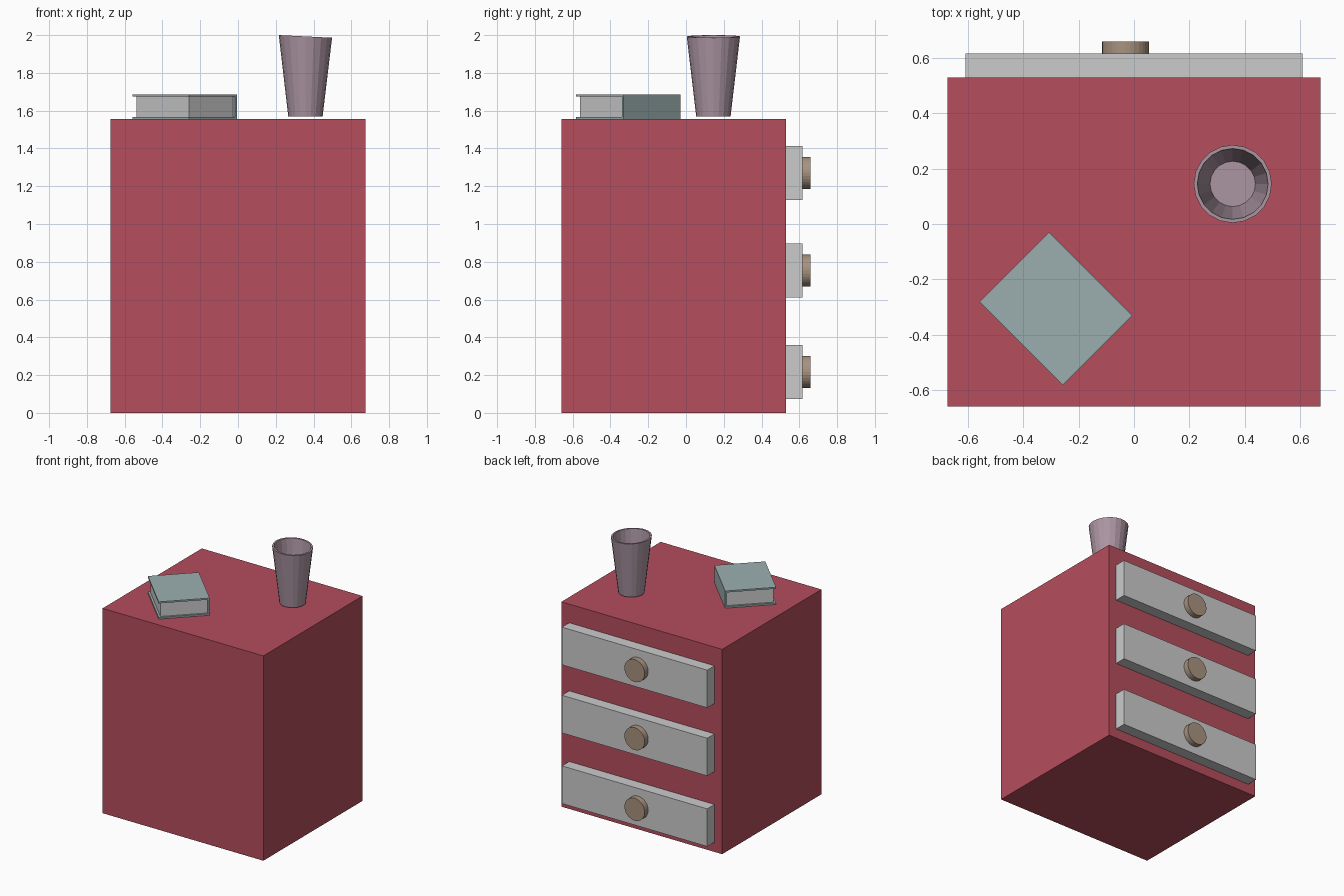
import bpy, bmesh, math
from mathutils import Matrix, Vector

if "Cube" in bpy.data.objects:
    bpy.data.objects.remove(bpy.data.objects["Cube"])


def material(name, rgb):
    m = bpy.data.materials.new(name)
    m.diffuse_color = (*rgb, 1)
    m.use_nodes = True
    m.node_tree.nodes["Principled BSDF"].inputs["Base Color"].default_value = m.diffuse_color
    return m


RED = material("red_paint", (0.46, 0.075, 0.11))
TEAL = material("teal_cover", (0.33, 0.43, 0.43))
MAUVE = material("mauve_glaze", (0.41, 0.30, 0.36))
TAN = material("tan_wood", (0.39, 0.29, 0.21))


def add_object(name, bm, mat=None):
    bmesh.ops.recalc_face_normals(bm, faces=bm.faces)
    mesh = bpy.data.meshes.new(name)
    bm.to_mesh(mesh)
    bm.free()
    if mat:
        mesh.materials.append(mat)
    ob = bpy.data.objects.new(name, mesh)
    bpy.context.collection.objects.link(ob)
    return ob


def box(name, lo, hi, mat=None, frame=Matrix()):
    lo, hi = Vector(lo), Vector(hi)
    bm = bmesh.new()
    bmesh.ops.create_cube(bm, size=1, matrix=frame @ Matrix.Translation((lo + hi) / 2)
                          @ Matrix.Diagonal((*(hi - lo), 1)))
    return add_object(name, bm, mat)


# Cabinet body
box("cabinet_body", (-0.675, -0.66, 0), (0.675, 0.53, 1.555), RED)

# Drawer fronts with round knobs
for i, z in enumerate((0.217, 0.753, 1.27), 1):
    box(f"drawer_front_{i}", (-0.61, 0.53, z - 0.143), (0.61, 0.617, z + 0.143))
    bm = bmesh.new()
    bmesh.ops.create_cone(bm, cap_ends=True, segments=32, radius1=0.085, radius2=0.085,
                          depth=0.043, matrix=Matrix.Translation((-0.03, 0.6385, z))
                          @ Matrix.Rotation(math.pi / 2, 4, 'X'))
    add_object(f"drawer_knob_{i}", bm, TAN)

# Book turned 45 degrees: local +x is the spine side
book = Matrix.Translation((-0.283, -0.306, 1.555)) @ Matrix.Rotation(math.pi / 4, 4, 'Z')
W, L, H, T, INSET = 0.178, 0.213, 0.131, 0.012, 0.015
box("book_bottom_cover", (-W, -L, 0), (W, L, T), TEAL, book)
box("book_top_cover", (-W, -L, H - T), (W, L, H), TEAL, book)
box("book_spine", (W - T, -L, T), (W, L, H - T), TEAL, book)
box("book_pages", (-W + INSET, -L + INSET, T), (W - T, L - INSET, H - T), None, book)

# Hollow tapered cup with a slightly slanted rim
SIDES = 20
bm = bmesh.new()
rings = []
for r, z in ((0.091, 1.57), (0.141, 1.993), (0.128, 1.993), (0.082, 1.585)):
    ring = []
    for k in range(SIDES):
        a = 2 * math.pi * k / SIDES
        x, y = r * math.cos(a), r * math.sin(a)
        slant = -0.05 * x if z > 1.9 else 0
        ring.append(bm.verts.new((0.357 + x, 0.145 + y, z + slant)))
    rings.append(ring)
for lower, upper in zip(rings, rings[1:]):
    for k in range(SIDES):
        n = (k + 1) % SIDES
        bm.faces.new((lower[k], lower[n], upper[n], upper[k]))
bm.faces.new(rings[0])
bm.faces.new(rings[-1])
add_object("cup", bm, MAUVE)
